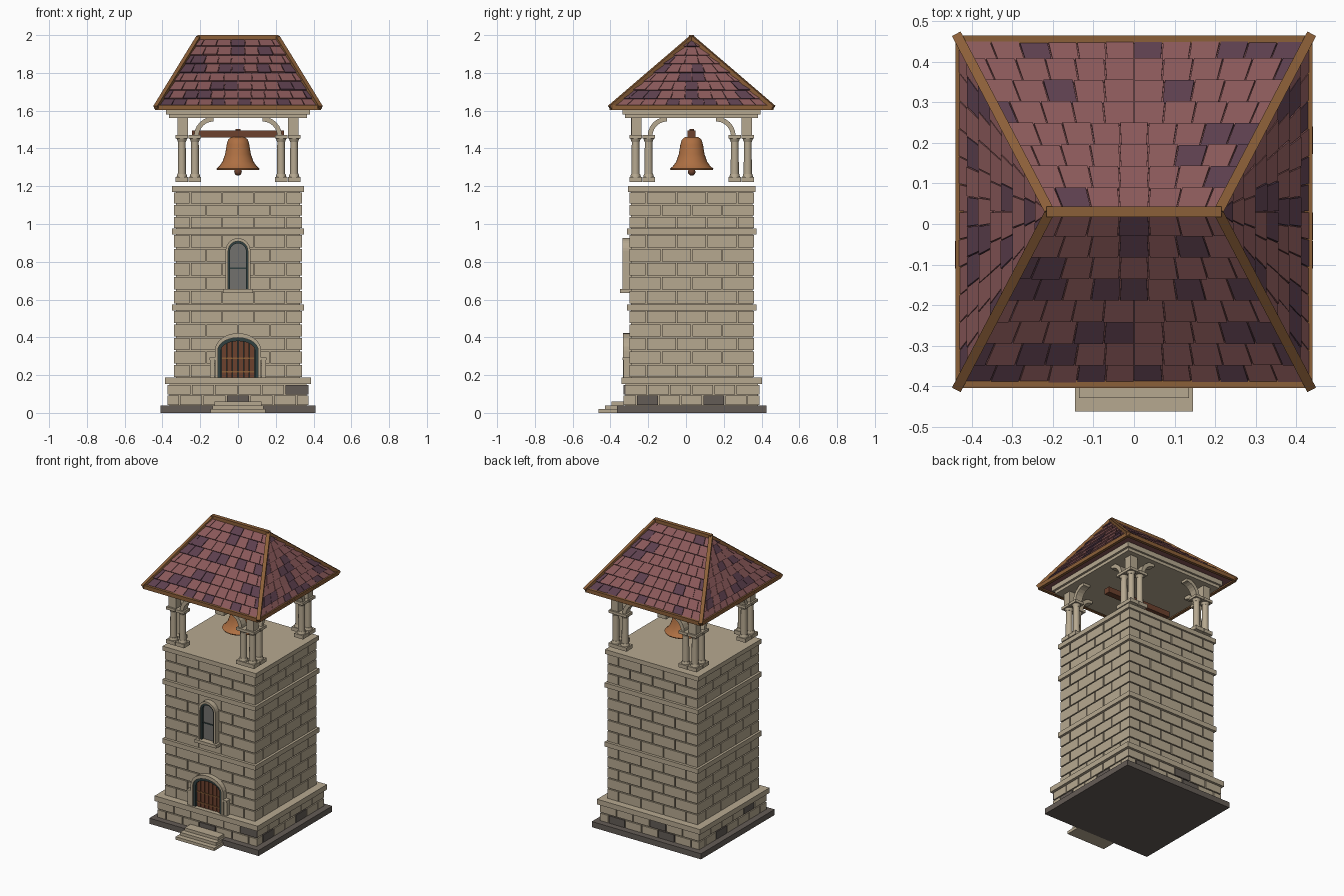
import bpy, bmesh, math, random
from mathutils import Vector as V, Matrix

random.seed(4)
if "Cube" in bpy.data.objects:
    bpy.data.objects.remove(bpy.data.objects["Cube"])

CY = 0.03  # centre line of the tower; the steps push it back a little


def material(name, r, g, b):
    m = bpy.data.materials.new(name)
    m.use_nodes = True
    m.diffuse_color = (r, g, b, 1)
    m.node_tree.nodes["Principled BSDF"].inputs["Base Color"].default_value = (r, g, b, 1)
    return m


STONE = material("pale stone", .47, .395, .28)
SLATE = material("dark stone", .127, .107, .093)
ROSE = material("rose tile", .25, .098, .1)
PLUM = material("plum tile", .107, .05, .075)
TRIM = material("oak trim", .26, .115, .04)
BRONZE = material("bronze", .42, .16, .055)
WOOD = material("brown wood", .15, .053, .027)
FRAME = material("dark frame", .03, .05, .05)
GLASS = material("grey glass", .17, .165, .155)


def part(name, bm, *mats, smooth=False):
    bmesh.ops.recalc_face_normals(bm, faces=bm.faces)
    me = bpy.data.meshes.new(name)
    for f in bm.faces:
        f.smooth = smooth
    bm.to_mesh(me)
    bm.free()
    for m in mats:
        me.materials.append(m)
    if smooth:
        me.set_sharp_from_angle(angle=math.radians(40))
    ob = bpy.data.objects.new(name, me)
    bpy.context.collection.objects.link(ob)
    return ob


def loft(bm, a, b, mat=0):
    """Closed solid between two matching outlines."""
    va, vb = [bm.verts.new(p) for p in a], [bm.verts.new(p) for p in b]
    n = len(a)
    faces = [bm.faces.new(va[::-1]), bm.faces.new(vb)]
    faces += [bm.faces.new((va[i], va[(i + 1) % n], vb[(i + 1) % n], vb[i])) for i in range(n)]
    for f in faces:
        f.material_index = mat


def box(bm, x0, x1, y0, y1, z0, z1, mat=0):
    ring = [(x0, y0), (x1, y0), (x1, y1), (x0, y1)]
    loft(bm, [(x, y, z0) for x, y in ring], [(x, y, z1) for x, y in ring], mat)


def block(bm, hx, hy, z0, z1):
    box(bm, -hx, hx, CY - hy, CY + hy, z0, z1)


def slab(name, mat, *layers):
    bm = bmesh.new()
    for layer in layers:
        block(bm, *layer)
    part(name, bm, mat)


def bar(bm, a, b, w, h):
    """Square-cut timber from a to b."""
    a, b = V(a), V(b)
    d = (b - a).normalized()
    s = d.cross(V((0, 0, 1))).normalized()
    u = s.cross(d)
    ring = [s * i * w / 2 + u * j * h / 2 for i, j in ((-1, -1), (1, -1), (1, 1), (-1, 1))]
    loft(bm, [a + r for r in ring], [b + r for r in ring])


def brick_wall(name, hx, hy, z0, z1, rows, size, dark=()):
    """Four faces of raised bricks around a core; dark holds (side, row, index)."""
    bm = bmesh.new()
    t, gap, h = .009, .0035, (z1 - z0) / rows
    block(bm, hx - t, hy - t, z0, z1)
    for side in range(4):  # front, left, back, right
        half, out = (hx, hy) if side % 2 == 0 else (hy - t, hx)
        count = round(2 * half / size)
        w = 2 * half / count
        turn = Matrix.Translation((0, CY, 0)) @ Matrix.Rotation(side * math.pi / 2, 4, 'Z')
        for r in range(rows):
            shift = w / 2 if r % 2 == 0 else 0
            for i in range(count + (shift > 0)):
                u0, u1 = max(-half, -half + i * w - shift), min(half, -half + (i + 1) * w - shift)
                a, b = (u0 + gap if i else u0), (u1 - gap if u1 < half - gap else u1)
                p = [(a, -out), (b, -out), (b, t - out), (a, t - out)]
                lo, hi = z0 + r * h + gap, z0 + (r + 1) * h - gap
                loft(bm, [turn @ V((*q, lo)) for q in p], [turn @ V((*q, hi)) for q in p],
                     int((side, r, i) in dark))
    part(name, bm, STONE, SLATE)


# Foundation, plinth, steps
slab("foundation", SLATE, (.41, .395, 0, .038))
brick_wall("plinth", .372, .36, .038, .152, 2, .122,
           {(0, 0, 3), (0, 1, 5), (1, 0, 1), (1, 0, 4), (2, 0, 1), (2, 0, 4), (2, 1, 3), (3, 0, 2), (3, 1, 4)})
slab("plinth_cap", STONE, (.387, .372, .152, .187))
bm = bmesh.new()
for i in range(3):
    box(bm, -.145 + i * .01, .145 - i * .01, -.462 + i * .034, -.33, i * .02, i * .02 + .02)
part("steps", bm, STONE)

# Tower walls and string courses
for name, z0, z1, rows in (("lower_wall", .187, .543, 5), ("middle_wall", .575, .945, 5), ("upper_wall", .976, 1.17, 3)):
    brick_wall(name, .338, .33, z0, z1, rows, .17)
slab("string_courses", STONE, (.35, .342, .543, .575), (.35, .342, .945, .976))
slab("belfry_floor", STONE, (.35, .338, 1.17, 1.2))


# Arched openings
def arch(hw, z0, spring, rise, y, n=14):
    pts = [(hw, y, z0)] + [(hw * math.cos(math.pi * i / n), y, spring + rise * math.sin(math.pi * i / n))
                           for i in range(n + 1)] + [(-hw, y, z0)]
    return [V(p) for p in pts]


def arch_ring(name, mat, inner, outer, z0, spring, y0, y1):
    bm = bmesh.new()
    i0, o0 = arch(inner[0], z0, spring, inner[1], y0), arch(outer[0], z0, spring, outer[1], y0)
    d = V((0, y1 - y0, 0))
    for k in range(len(i0) - 1):
        q = [i0[k], o0[k], o0[k + 1], i0[k + 1]]
        loft(bm, q, [p + d for p in q])
    part(name, bm, mat)


def arch_panel(name, mat, hw, rise, z0, spring, y0, y1):
    bm = bmesh.new()
    loft(bm, arch(hw, z0, spring, rise, y0), arch(hw, z0, spring, rise, y1))
    part(name, bm, mat)


arch_ring("door_surround", STONE, (.107, .068), (.122, .092), .187, .33, -.28, -.334)
arch_ring("door_frame", FRAME, (.09, .05), (.107, .068), .187, .33, -.28, -.326)
arch_panel("door_backing", FRAME, .091, .051, .187, .33, -.28, -.306)
bm = bmesh.new()
W = .18 / 6
for k in range(6):  # planks follow the arch
    xs = [-.09 + k * W + .0015 + (W - .003) * j / 4 for j in range(5)]
    top = [(x, .33 + .05 * math.sqrt(max(0, 1 - (x / .09) ** 2))) for x in xs]
    outline = [(xs[-1], .187), (xs[0], .187)] + top
    loft(bm, [(x, -.3, z) for x, z in outline], [(x, -.314, z) for x, z in outline])
part("door_planks", bm, WOOD)
bm = bmesh.new()
for z in (.215, .285):
    box(bm, -.088, .088, -.318, -.31, z, z + .007)
part("door_straps", bm, TRIM)
bm = bmesh.new()
for s in (-1, 1):
    x = s * .136
    box(bm, x - .011, x + .011, -.33, -.28, .187, .28)
    box(bm, x - .014, x + .014, -.336, -.28, .28, .292)
part("door_posts", bm, STONE)

arch_ring("window_surround", STONE, (.052, .052), (.066, .068), .655, .857, -.28, -.336)
arch_ring("window_frame", FRAME, (.042, .04), (.052, .052), .655, .857, -.28, -.328)
arch_panel("window_glass", GLASS, .043, .041, .655, .857, -.28, -.31)
bm = bmesh.new()
box(bm, -.043, .043, -.315, -.305, .762, .769)
part("window_bar", bm, FRAME)
bm = bmesh.new()
box(bm, -.08, .08, -.35, -.28, .635, .656)
part("window_sill", bm, STONE)

# Belfry corners: three columns, pier and two curved braces each
cols, blocks, braces = bmesh.new(), bmesh.new(), bmesh.new()
for sx in (-1, 1):
    for sy in (-1, 1):
        for cx, cy in ((.297, .297), (.228, .297), (.297, .228)):
            x, y = sx * cx, CY + sy * cy
            for r1, r2, z0, z1 in ((.029, .024, 1.245, 1.265), (.022, .02, 1.265, 1.435), (.021, .029, 1.435, 1.455)):
                bmesh.ops.create_cone(cols, cap_ends=True, segments=12, radius1=r1, radius2=r2, depth=z1 - z0,
                                      matrix=Matrix.Translation((x, y, (z0 + z1) / 2)))
            for z0, z1 in ((1.223, 1.248), (1.452, 1.47)):
                box(blocks, x - .033, x + .033, y - .033, y + .033, z0, z1)
        x, y = sx * .292, CY + sy * .292
        box(blocks, x - .027, x + .027, y - .027, y + .027, 1.465, 1.562)
        for along_x in (True, False):
            for k in range(6):
                rim = [(r, (k + e) * math.pi / 12) for r, e in ((.078, 0), (.103, 0), (.103, 1), (.078, 1))]
                uz = [(.13 + r * math.cos(t), 1.465 + r * math.sin(t)) for r, t in rim]
                ends = [[(sx * u, CY + sy * v, z) if along_x else (sx * v, CY + sy * u, z) for u, z in uz]
                        for v in (.27, .32)]
                loft(braces, *ends)
part("belfry_columns", cols, STONE, smooth=True)
part("column_blocks", blocks, STONE)
part("arch_braces", braces, STONE)
slab("ceiling", STONE, (.365, .352, 1.56, 1.585), (.38, .365, 1.58, 1.612))

# Bell
bm = bmesh.new()
bar(bm, (-.243, CY, 1.476), (.243, CY, 1.476), .042, .038)
box(bm, -.012, .012, CY - .012, CY + .012, 1.49, 1.503)
part("bell_beam", bm, WOOD)
bm = bmesh.new()
profile = [(0, 1.462), (.035, 1.46), (.052, 1.447), (.06, 1.42), (.068, 1.37), (.082, 1.33), (.1, 1.305),
           (.115, 1.293), (.112, 1.287), (.09, 1.3), (.06, 1.35), (.045, 1.43), (0, 1.44)]
vs = [bm.verts.new((r, CY, z)) for r, z in profile]
edges = [bm.edges.new(e) for e in zip(vs, vs[1:])]
bmesh.ops.spin(bm, geom=vs + edges, cent=(0, CY, 0), axis=(0, 0, 1), angle=math.tau, steps=28)
bmesh.ops.remove_doubles(bm, verts=bm.verts, dist=.0005)
part("bell", bm, BRONZE, smooth=True)
bm = bmesh.new()
bmesh.ops.create_uvsphere(bm, u_segments=12, v_segments=8, radius=.02, matrix=Matrix.Translation((0, CY, 1.276)))
bmesh.ops.create_cone(bm, cap_ends=True, segments=8, radius1=.008, radius2=.008, depth=.16,
                      matrix=Matrix.Translation((0, CY, 1.36)))
part("clapper", bm, WOOD, smooth=True)

# Roof: hipped core covered with overlapping tiles
EX, EY, EZ, RX, RZ = .43, .424, 1.613, .207, 1.983
eave = [V((x, CY + y, EZ)) for x, y in ((-EX, -EY), (EX, -EY), (EX, EY), (-EX, EY))]
ridge = [V((x, CY, RZ)) for x in (-RX, RX, RX, -RX)]
bm = bmesh.new()
loft(bm, eave, ridge)
bmesh.ops.remove_doubles(bm, verts=bm.verts, dist=.0001)
part("roof_core", bm, ROSE)
bm = bmesh.new()
ROWS = 8
for s in range(4):
    a, b, c, d = eave[s], eave[(s + 1) % 4], ridge[(s + 1) % 4], ridge[s]
    n = (b - a).cross(c - a).normalized()
    for r in range(ROWS):
        v0, v1 = r / ROWS, (r + 1) / ROWS
        lo, hi = (a.lerp(d, v0), b.lerp(c, v0)), (a.lerp(d, v1), b.lerp(c, v1))
        count = max(2, round((lo[1] - lo[0]).length / .073))
        shift = .5 if r % 2 else 0
        for i in range(count + (r % 2)):
            u0, u1 = max(0, (i - shift) / count), min(1, (i + 1 - shift) / count)
            g = .0015 / max(.1, (lo[1] - lo[0]).length)
            q = [lo[0].lerp(lo[1], u0 + g), lo[0].lerp(lo[1], u1 - g), hi[0].lerp(hi[1], u1 - g), hi[0].lerp(hi[1], u0 + g)]
            lift = .009 + random.random() * .003
            loft(bm, q, [q[0] + n * lift, q[1] + n * lift, q[2] + n * .003, q[3] + n * .003],
                 int(random.random() < .23))
part("roof_tiles", bm, ROSE, PLUM)
bm = bmesh.new()
for s in range(4):
    bar(bm, eave[s] + V((0, 0, .004)), eave[(s + 1) % 4] + V((0, 0, .004)), .02, .026)
    outward = (eave[s] - ridge[s]).normalized() * .012
    bar(bm, eave[s] + outward + V((0, 0, .011)), ridge[s] + V((0, 0, .004)), .024, .022)
bar(bm, (-RX - .008, CY, RZ + .004), (RX + .008, CY, RZ + .004), .026, .026)
part("roof_trim", bm, TRIM)
